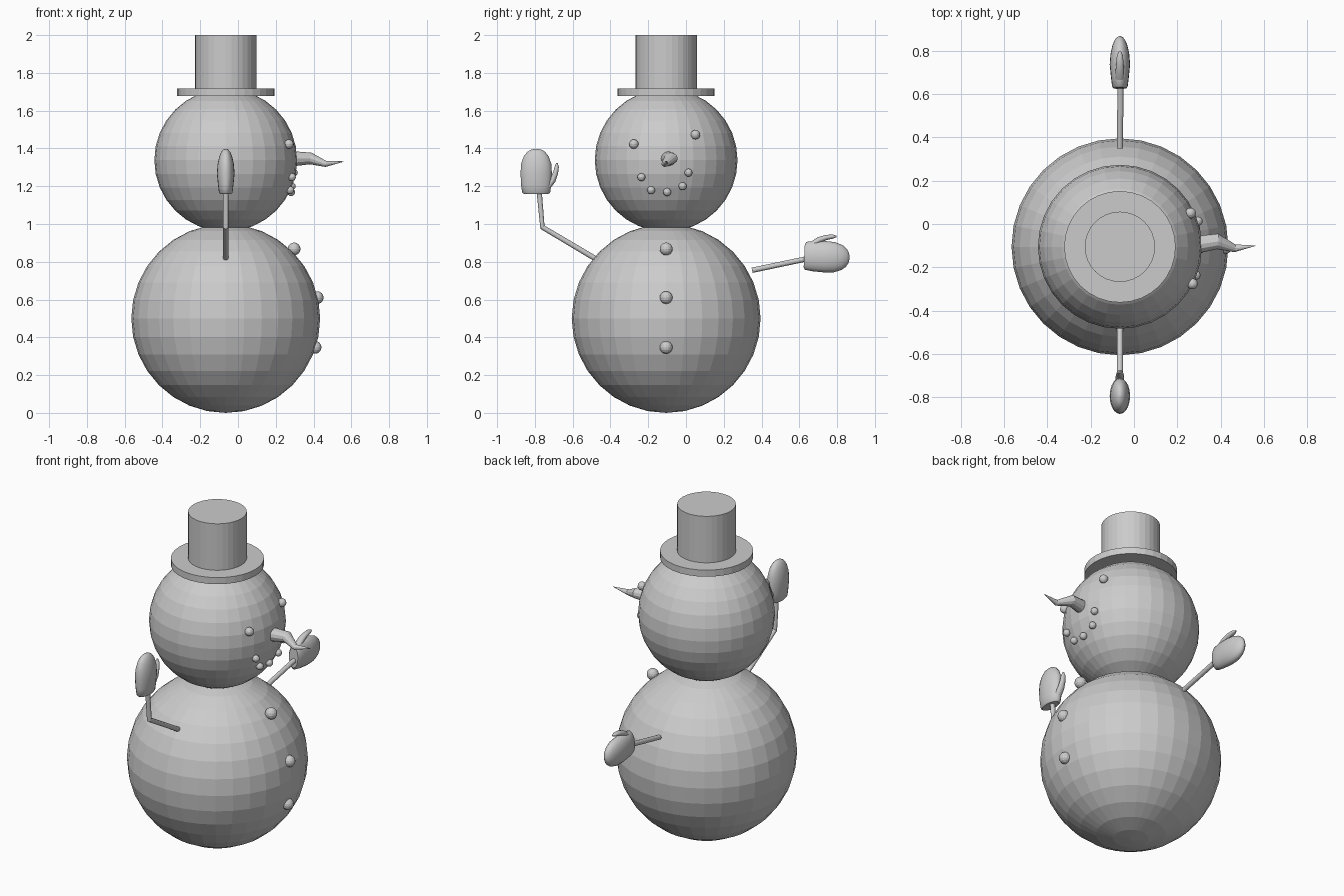
import bpy, bmesh, math
from mathutils import Vector

if "Cube" in bpy.data.objects:
    bpy.data.objects.remove(bpy.data.objects["Cube"])

CX, CY = -0.065, -0.105
HEAD = Vector((CX, CY, 1.338))
BODY = Vector((CX, CY, 0.5))


def ball(name, loc, r, seg=32, rings=16):
    bpy.ops.mesh.primitive_uv_sphere_add(segments=seg, ring_count=rings, radius=r, location=loc)
    bpy.context.object.name = name


def disc(name, r, z0, z1):
    bpy.ops.mesh.primitive_cylinder_add(vertices=32, radius=r, depth=z1 - z0,
                                        location=(CX, CY, (z0 + z1) / 2))
    bpy.context.object.name = name


def loft(name, pts, radii, ref, sides=16, smooth=False):
    """Skin elliptical rings along a path; radii are (along ref, across ref)."""
    pts = [Vector(p) for p in pts]
    bm = bmesh.new()
    rings = []
    for i, (p, (a, b)) in enumerate(zip(pts, radii)):
        t = (pts[min(i + 1, len(pts) - 1)] - pts[max(i - 1, 0)]).normalized()
        v = t.cross(Vector(ref)).normalized()
        u = v.cross(t)
        rings.append([bm.verts.new(p + u * a * math.cos(k * math.tau / sides)
                                   + v * b * math.sin(k * math.tau / sides)) for k in range(sides)])
    for r0, r1 in zip(rings, rings[1:]):
        for k in range(sides):
            n = (k + 1) % sides
            bm.faces.new((r0[k], r0[n], r1[n], r1[k]))
    bm.faces.new(rings[0])
    bm.faces.new(rings[-1])
    bmesh.ops.recalc_face_normals(bm, faces=bm.faces)
    me = bpy.data.meshes.new(name)
    bm.to_mesh(me)
    bm.free()
    ob = bpy.data.objects.new(name, me)
    bpy.context.collection.objects.link(ob)
    if smooth:
        for f in me.polygons:
            f.use_smooth = len(f.vertices) == 4
    return ob


def mitten(name, base, along, thumb):
    """Rounded hand from the cuff outwards, with a curved thumb on one side."""
    base, along, thumb = Vector(base), Vector(along).normalized(), Vector(thumb).normalized()
    hand = [(0, .062, .030), (.008, .074, .036), (.05, .080, .041), (.11, .083, .047),
            (.16, .080, .043), (.20, .066, .034), (.225, .046, .023), (.236, .026, .013), (.24, .006, .004)]
    loft(name + "_palm", [base + along * u for u, _, _ in hand],
         [(x, v) for _, v, x in hand], (1, 0, 0), 20, True)
    th = [(.04, .062, .020), (.075, .088, .020), (.11, .102, .017), (.145, .109, .014), (.165, .110, .005)]
    loft(name + "_thumb", [base + along * u + thumb * v for u, v, _ in th],
         [(r, r * .8) for _, _, r in th], (1, 0, 0), 12, True)


# Snowballs
ball("body", BODY, 0.5)
ball("head", HEAD, 0.378)

# Hat
disc("hat_brim", 0.257, 1.677, 1.717)
disc("hat_crown", 0.162, 1.71, 2.0)

# Buttons down the belly
for i, (x, z) in enumerate([(.297, .868), (.419, .61), (.408, .347)]):
    ball(f"button_{i}", (x, CY, z), 0.034, 16, 8)


# Eyes and mouth pebbles, placed on the head surface at (y, z)
def pebble(name, y, z, r):
    dx = math.sqrt(0.385 ** 2 - (y - CY) ** 2 - (z - HEAD.z) ** 2)
    ball(name, (CX + dx, y, z), r, 16, 8)


for i, (y, z) in enumerate([(-.276, 1.423), (.05, 1.473)]):
    pebble(f"eye_{i}", y, z, 0.025)
for i, (y, z) in enumerate([(-.236, 1.248), (-.185, 1.179), (-.10, 1.169), (-.018, 1.2), (.013, 1.272)]):
    pebble(f"mouth_{i}", y, z, 0.021)

# Crooked carrot nose
loft("nose", [(.28, -.097, 1.345), (.385, -.08, 1.347), (.465, -.112, 1.318), (.56, -.1, 1.331)],
     [(.041, .041), (.031, .036), (.016, .018), (.001, .001)], (0, 0, 1), 12)

# Stick arms
R = (.014, .014)
loft("bent_arm", [(CX, -.482, .818), (CX, -.76, .983), (CX, -.778, 1.18)], [R] * 3, (1, 0, 0), 12)
loft("straight_arm", [(CX, .35, .755), (-.062, .65, .818)], [R] * 2, (1, 0, 0), 12)

# Mittens
mitten("raised_mitten", (-.065, -.793, 1.158), (0, 0, 1), (0, 1, 0))
mitten("side_mitten", (-.065, .626, .832), (0, 1, -.05), (0, .05, 1))
